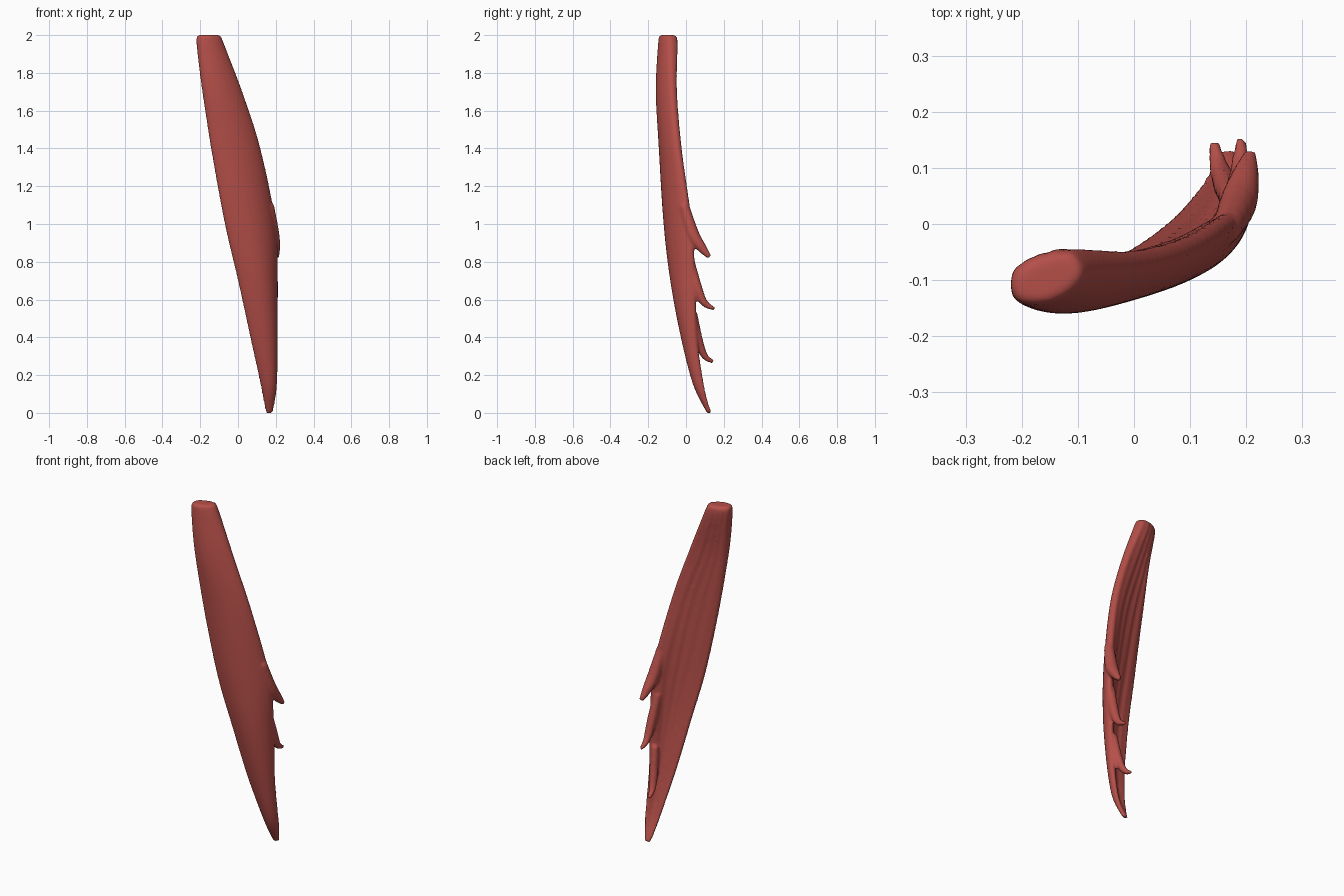
import bpy
import bmesh
import math
from mathutils import Vector

default_cube = bpy.data.objects.get("Cube")
if default_cube:
    bpy.data.objects.remove(default_cube)

# One flesh colour for the whole muscle
flesh = bpy.data.materials.new("muscle red")
flesh.use_nodes = True
flesh_colour = (0.46, 0.078, 0.066, 1)
flesh.diffuse_color = flesh_colour
flesh.node_tree.nodes["Principled BSDF"].inputs["Base Color"].default_value = flesh_colour


def refine(rows, steps):
    """Smoothly interpolate rows of numbers (Catmull-Rom)."""
    result = []
    last = len(rows) - 1
    for i in range(last):
        before, start = rows[max(i - 1, 0)], rows[i]
        end, after = rows[i + 1], rows[min(i + 2, last)]
        for step in range(steps):
            t = step / steps
            result.append([
                b + (c - a) * t / 2
                + (2 * a - 5 * b + 4 * c - d) * t * t / 2
                + (3 * b - a - 3 * c + d) * t ** 3 / 2
                for a, b, c, d in zip(before, start, end, after)])
    result.append(list(rows[-1]))
    return result


def loft(bm, rings):
    """Skin a list of equal rings and close both ends."""
    loops = [[bm.verts.new(point) for point in ring] for ring in rings]
    for lower, upper in zip(loops, loops[1:]):
        for i in range(len(lower)):
            j = (i + 1) % len(lower)
            bm.faces.new((lower[i], lower[j], upper[j], upper[i]))
    bm.faces.new(loops[0])
    bm.faces.new(loops[-1])


def sheet_ring(row, count=18):
    """Curved lens section: front edge, bend, back edge, half thickness."""
    z, ax, ay, cx, cy, bx, by, half = row
    a, c, b = Vector((ax, ay)), Vector((cx, cy)), Vector((bx, by))
    outer, inner = [], []
    for i in range(count + 1):
        t = (1 - math.cos(math.pi * i / count)) / 2
        centre = a * (1 - t) ** 2 + c * 2 * t * (1 - t) + b * t * t
        along = ((c - a) * (1 - t) + (b - c) * t).normalized()
        across = Vector((along.y, -along.x))
        grooves = 1 + 0.1 * math.cos(t * 28 + z * 2)
        width = half * math.sin(math.pi * i / count) ** 0.7 if 0 < i < count else 0
        outer.append(centre + across * width)
        inner.append(centre - across * width * grooves)
    return [(p.x, p.y, z) for p in outer + inner[-2:0:-1]]


def slip_rings(path, sides=12):
    """Round tapered rings square to a path of x, y, z, radius."""
    points = refine(path, 6)
    rings = []
    for i, (x, y, z, radius) in enumerate(points):
        previous, following = points[max(i - 1, 0)], points[min(i + 1, len(points) - 1)]
        along = (Vector(following[:3]) - Vector(previous[:3])).normalized()
        side = along.cross(Vector((1, 0, 0))).normalized()
        wide = side.cross(along)
        rings.append([
            Vector((x, y, z))
            + side * radius * math.cos(math.tau * k / sides)
            + wide * radius * math.sin(math.tau * k / sides)
            for k in range(sides)])
    return rings


bm = bmesh.new()

# Main curved belly, from the bottom tip to the blunt top
belly = [
    (0, .148, .122, .165, .12, .182, .13, .012),
    (.15, .12, .07, .185, .03, .197, .095, .018),
    (.4, .065, .005, .18, -.03, .197, .06, .024),
    (.7, 0, -.045, .16, -.09, .197, .05, .03),
    (1, -.07, -.085, .11, -.11, .19, .03, .035),
    (1.4, -.143, -.112, .02, -.12, .112, -.03, .038),
    (1.7, -.187, -.115, -.1, -.14, .018, -.06, .042),
    (1.95, -.219, -.11, -.15, -.11, -.08, -.062, .046),
    (2, -.212, -.11, -.16, -.11, -.1, -.07, .036),
]
loft(bm, [sheet_ring(row) for row in refine(belly, 8)])

# Three pointed slips that peel off the back edge
slips = [
    [(.165, -.01, 1.1, .026), (.185, .035, .95, .034),
     (.198, .083, .875, .026), (.207, .125, .825, .012)],
    [(.175, .015, .83, .024), (.187, .055, .68, .026),
     (.19, .095, .585, .02), (.19, .152, .55, .009)],
    [(.175, .04, .53, .02), (.165, .067, .38, .024),
     (.152, .1, .3, .018), (.142, .145, .27, .01)],
]
for path in slips:
    loft(bm, slip_rings(path))

bmesh.ops.recalc_face_normals(bm, faces=bm.faces)
mesh = bpy.data.meshes.new("muscle")
bm.to_mesh(mesh)
bm.free()
mesh.materials.append(flesh)
muscle = bpy.data.objects.new("muscle", mesh)
bpy.context.collection.objects.link(muscle)

# Fuse the slips into the belly and soften the joins
fuse = muscle.modifiers.new("fuse", "REMESH")
fuse.mode = "VOXEL"
fuse.voxel_size = 0.008
fuse.use_smooth_shade = True
soften = muscle.modifiers.new("soften", "SMOOTH")
soften.factor = 0.5
soften.iterations = 4
